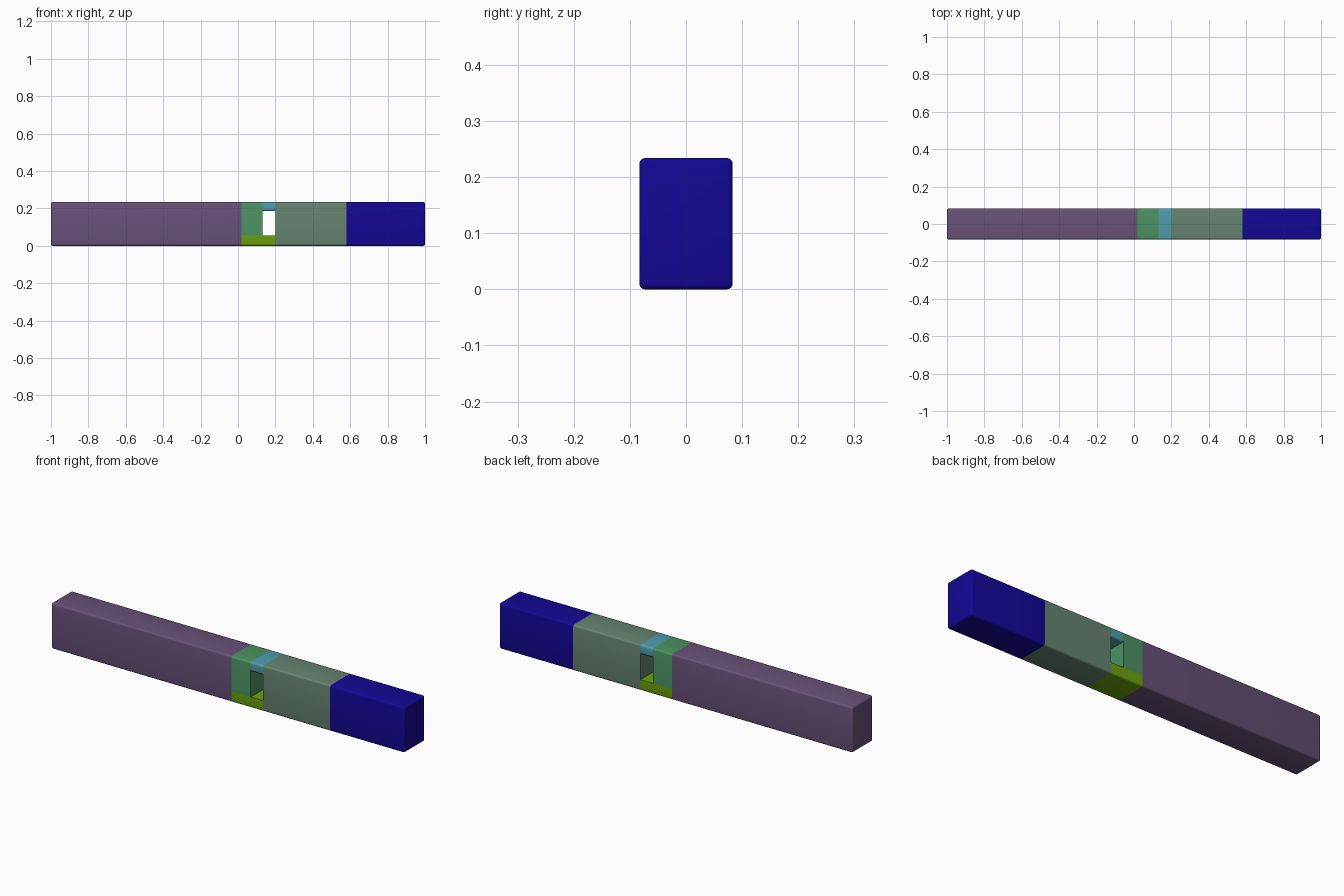
import bpy
import bmesh
from mathutils import Vector

default_cube = bpy.data.objects.get("Cube")
if default_cube:
    bpy.data.objects.remove(default_cube, do_unlink=True)

DEPTH = 0.083      # half depth of the bar
HEIGHT = 0.234
ROUND = 0.01       # radius of the exposed edges
SILL, LINTEL = 0.055, 0.185
DIRECTIONS = {"-x": (-1, 0, 0), "+x": (1, 0, 0), "-y": (0, -1, 0),
              "+y": (0, 1, 0), "-z": (0, 0, -1), "+z": (0, 0, 1)}


def paint(name, rgb):
    """Material from display colour values of 0-255."""
    colour = [(c / 255) ** 2.2 for c in rgb] + [1]
    mat = bpy.data.materials.new(name)
    mat.use_nodes = True
    mat.diffuse_color = colour
    shader = next(n for n in mat.node_tree.nodes if n.type == 'BSDF_PRINCIPLED')
    shader.inputs["Base Color"].default_value = colour
    shader.inputs["Roughness"].default_value = 0.6
    return mat


def block(name, x, z, exposed, rgb):
    """Box section, rounded only where two exposed sides meet."""
    bm = bmesh.new()
    bmesh.ops.create_cube(bm, size=1)
    for v in bm.verts:
        v.co = (x[v.co.x > 0], DEPTH if v.co.y > 0 else -DEPTH, z[v.co.z > 0])
    bm.normal_update()
    outward = [Vector(DIRECTIONS[side]) for side in exposed.split()]
    is_open = {f: any(f.normal.dot(d) > 0.9 for d in outward) for f in bm.faces}
    edges = [e for e in bm.edges if all(is_open[f] for f in e.link_faces)]
    bmesh.ops.bevel(bm, geom=edges, offset=ROUND, segments=4, profile=0.5,
                    affect='EDGES')
    mesh = bpy.data.meshes.new(name)
    bm.to_mesh(mesh)
    bm.free()
    mesh.materials.append(paint(name + "_paint", rgb))
    obj = bpy.data.objects.new(name, mesh)
    bpy.context.collection.objects.link(obj)
    bpy.ops.object.select_all(action='DESELECT')
    obj.select_set(True)
    bpy.context.view_layer.objects.active = obj
    bpy.ops.object.shade_smooth_by_angle()


# Long solid section and the two sections at the other end
block("long_section", (-1, 0.02), (0, HEIGHT), "-x -y +y -z +z", (104, 82, 120))
block("middle_section", (0.2, 0.58), (0, HEIGHT), "-y +y -z +z", (102, 130, 112))
block("end_section", (0.58, 1), (0, HEIGHT), "+x -y +y -z +z", (26, 16, 148))

# Pieces framing the through window
block("window_sill", (0.02, 0.2), (0, SILL), "-y +y -z", (108, 160, 20))
block("window_post", (0.02, 0.13), (SILL, HEIGHT), "-y +y +z", (76, 145, 98))
block("window_lintel", (0.13, 0.2), (LINTEL, HEIGHT), "-y +y -z +z", (80, 155, 172))
